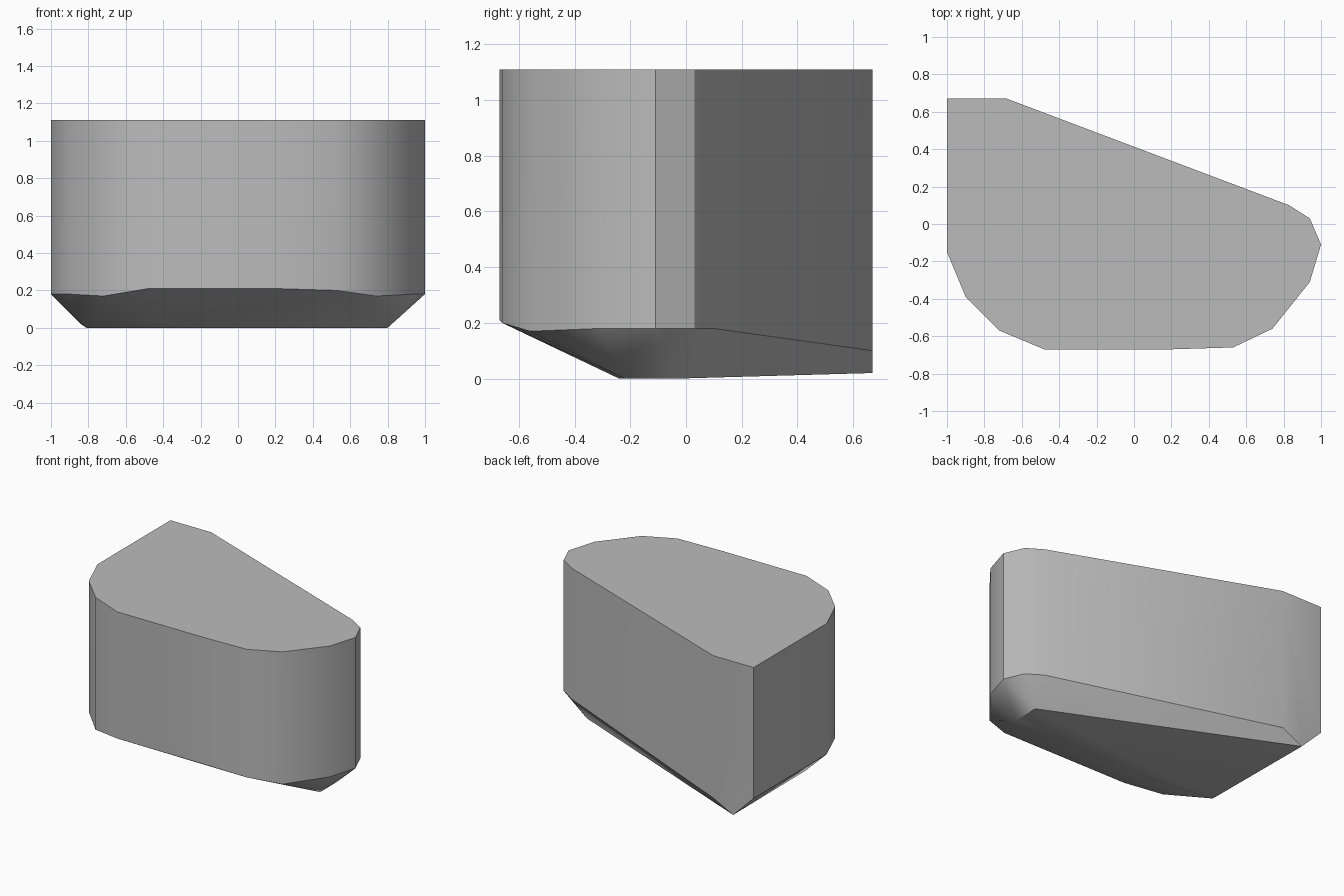
import bpy
import bmesh
import math

old = bpy.data.objects.get("Cube")
if old:
    bpy.data.objects.remove(old, do_unlink=True)

HEIGHT = 1.11

# Outline of the block with the height of its lower rim: x, y, z
rim = [
    (-1, 0.67, 0.18), (-1, -0.15, 0.18), (-0.9, -0.39, 0.18),
    (-0.72, -0.57, 0.17), (-0.48, -0.67, 0.21), (0.2, -0.67, 0.21),
    (0.53, -0.66, 0.2), (0.74, -0.56, 0.17), (0.94, -0.31, 0.18),
    (1, -0.11, 0.18), (0.94, 0.03, 0.18), (0.83, 0.1, 0.18),
    (-0.68, 0.67, 0.1),
]

# Smaller underside that the rim tapers down to
underside = [
    (-0.84, 0.67, 0.02), (-0.81, -0.18, 0), (-0.37, -0.24, 0),
    (0.8, -0.22, 0), (0.8, -0.03, 0),
]

# Flat top repeats the rim outline
top = [(x, y, HEIGHT) for x, y, z in rim]

# Wrap the three outlines in one convex solid
bm = bmesh.new()
for point in top + rim + underside:
    bm.verts.new(point)
hull = bmesh.ops.convex_hull(bm, input=bm.verts[:])
loose = [v for v in bm.verts if not v.link_faces]
bmesh.ops.delete(bm, geom=loose, context='VERTS')
bmesh.ops.dissolve_limit(bm, angle_limit=math.radians(1),
                         verts=bm.verts[:], edges=bm.edges[:])
bmesh.ops.recalc_face_normals(bm, faces=bm.faces[:])
mesh = bpy.data.meshes.new("tapered_block")
bm.to_mesh(mesh)
bm.free()

block = bpy.data.objects.new("tapered_block", mesh)
bpy.context.collection.objects.link(block)

# Plain grey
grey = bpy.data.materials.new("plain_grey")
grey.use_nodes = True
colour = (0.5, 0.5, 0.5, 1)
grey.diffuse_color = colour
grey.node_tree.nodes["Principled BSDF"].inputs["Base Color"].default_value = colour
mesh.materials.append(grey)

# Soft rounded ends, crisp rims
bpy.ops.object.select_all(action='DESELECT')
block.select_set(True)
bpy.context.view_layer.objects.active = block
bpy.ops.object.shade_smooth_by_angle(angle=math.radians(32))
